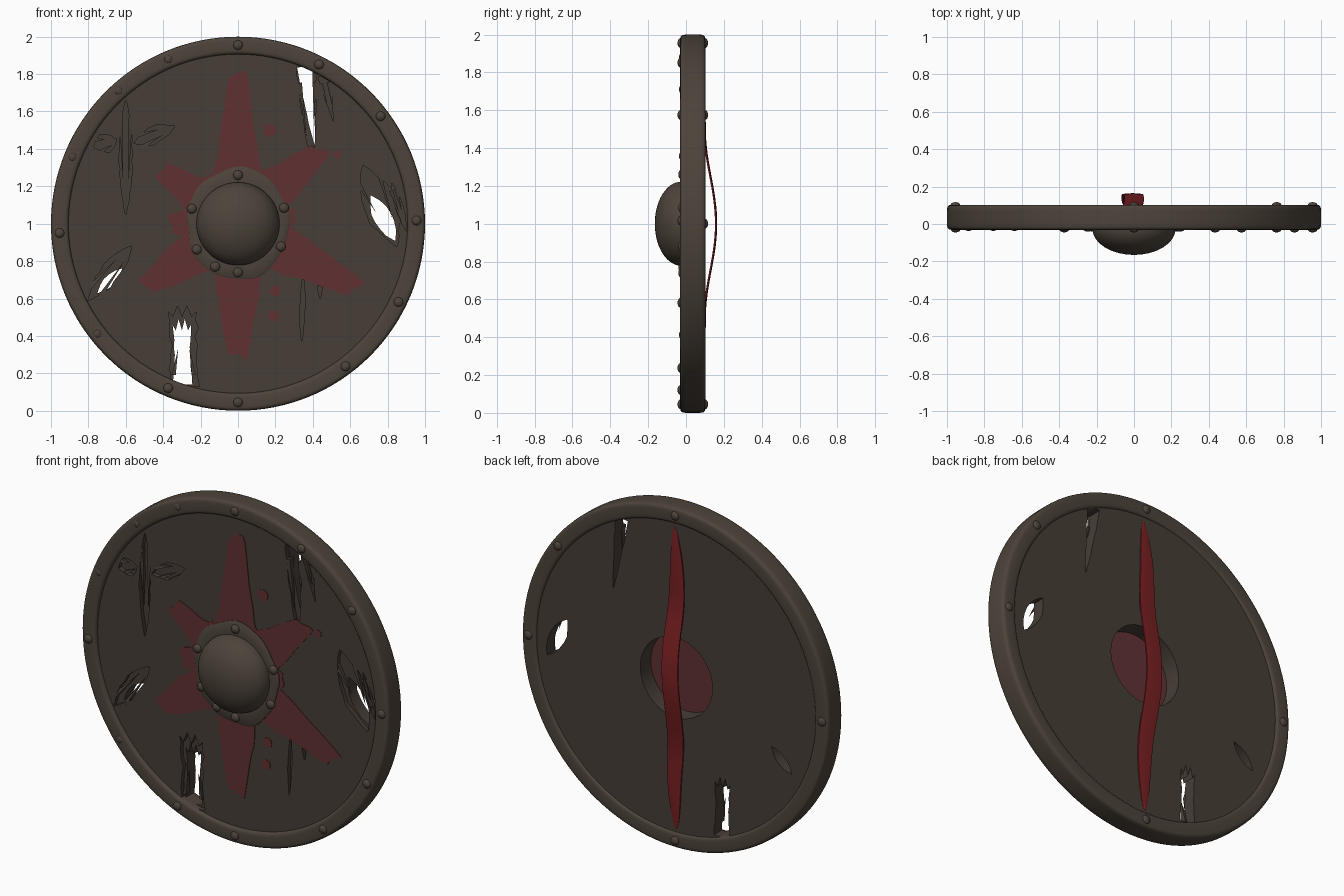
import bpy, bmesh, math, random
from math import sin, cos, pi, radians
from mathutils import Vector, Matrix

if "Cube" in bpy.data.objects:
    bpy.data.objects.remove(bpy.data.objects["Cube"])

random.seed(4)


def mat(name, rgb):
    m = bpy.data.materials.new(name)
    m.diffuse_color = (*rgb, 1)
    m.use_nodes = True
    m.node_tree.nodes["Principled BSDF"].inputs["Base Color"].default_value = m.diffuse_color
    return m


WOOD = mat("dark wood", (0.062, 0.047, 0.038))
IRON = mat("brown iron", (0.074, 0.057, 0.043))
PAINT = mat("faded red paint", (0.118, 0.031, 0.031))
LEATHER = mat("red leather", (0.190, 0.014, 0.016))


def finish(bm, name, material, angle=35):
    bmesh.ops.remove_doubles(bm, verts=bm.verts, dist=1e-5)
    bmesh.ops.recalc_face_normals(bm, faces=bm.faces)
    me = bpy.data.meshes.new(name)
    bm.to_mesh(me)
    bm.free()
    me.materials.clear()
    me.materials.append(material)
    me.shade_smooth()
    me.set_sharp_from_angle(angle=radians(angle))
    ob = bpy.data.objects.new(name, me)
    bpy.context.collection.objects.link(ob)
    return ob


def circle(r, n, cx=0, cz=1):
    return [(cx + r * cos(2 * pi * i / n), cz + r * sin(2 * pi * i / n)) for i in range(n)]


# Width along a crack, from base (0) to tip (1)
SHAPES = {"taper": lambda t: (1 - t) ** 0.8,
          "lens": lambda t: sin(pi * t) ** 0.8 if 0 < t < 1 else 0,
          "block": lambda t: 1 - 0.15 * sin(pi * t)}


def crack(shape, x0, z0, x1, z1, w, rough=0.15):
    """Jagged outline of a split in the wood running from one point to another."""
    a, b = Vector((x0, z0)), Vector((x1, z1))
    d = b - a
    side = Vector((-d.y, d.x)).normalized()
    n = max(5, int(d.length / 0.04))
    sides = [[], []]
    for i in range(n + 1):
        for s in (0, 1):
            h = w / 2 * max(SHAPES[shape](i / n), 0.04) * (1 + random.uniform(-rough, rough))
            sides[s].append(tuple(a + d * (i / n) + side * h * (1 - 2 * s)))
    end = []
    if shape == "block":
        # broken board end: alternating points
        for k in range(1, 6):
            p = Vector(sides[0][-1]).lerp(Vector(sides[1][-1]), k / 6)
            end.append(tuple(p + d.normalized() * (-0.03 if k % 2 else 0.03)))
    return sides[0] + end + sides[1][::-1]


def slab(name, outlines, y0, y1, material):
    """Flat plate between y0 and y1; nested outlines become holes."""
    cu = bpy.data.curves.new(name, 'CURVE')
    cu.dimensions = '2D'
    cu.fill_mode = 'BOTH'
    cu.extrude = (y1 - y0) / 2
    for pts in outlines:
        s = cu.splines.new('POLY')
        s.points.add(len(pts) - 1)
        for p, (x, z) in zip(s.points, pts):
            p.co = (x, z, 0, 1)
        s.use_cyclic_u = True
    tmp = bpy.data.objects.new(name + "_outline", cu)
    bpy.context.collection.objects.link(tmp)
    dg = bpy.context.evaluated_depsgraph_get()
    me = bpy.data.meshes.new_from_object(tmp.evaluated_get(dg))
    bm = bmesh.new()
    bm.from_mesh(me)
    for v in bm.verts:
        x, z, d = v.co
        v.co = (x, (y0 + y1) / 2 - d, z)
    bpy.data.objects.remove(tmp)
    return finish(bm, name, material)


def lathe(name, profile, n, material, warp=lambda r, a: r):
    """Spin a closed (r, y) profile around the shield's axis."""
    bm = bmesh.new()
    rings = []
    for i in range(n):
        a = 2 * pi * i / n
        rings.append([bm.verts.new((warp(r, a) * cos(a), y, 1 + warp(r, a) * sin(a)))
                      for r, y in profile])
    k = len(profile)
    for i in range(n):
        A, B = rings[i], rings[(i + 1) % n]
        for j in range(k):
            bm.faces.new((A[j], A[(j + 1) % k], B[(j + 1) % k], B[j]))
    return finish(bm, name, material)


# Board: a solid back with holes and a front skin with wider splintered gouges
holes = [("taper", 0.355, 1.84, 0.41, 1.42, 0.085), ("lens", 0.71, 1.15, 0.84, 0.91, 0.10),
         ("block", -0.295, 0.14, -0.30, 0.46, 0.10), ("lens", -0.75, 0.63, -0.62, 0.76, 0.06)]
gouges = [("taper", 0.365, 1.84, 0.40, 1.28, 0.11), ("taper", 0.455, 1.79, 0.51, 1.55, 0.06),
          ("lens", 0.67, 1.31, 0.85, 0.88, 0.17), ("lens", 0.82, 1.22, 0.90, 0.96, 0.04),
          ("block", -0.29, 0.13, -0.29, 0.53, 0.15), ("lens", -0.80, 0.59, -0.57, 0.88, 0.10),
          ("lens", -0.60, 1.66, -0.60, 1.05, 0.07), ("lens", -0.77, 1.41, -0.65, 1.45, 0.10),
          ("lens", -0.555, 1.43, -0.34, 1.52, 0.09), ("lens", 0.35, 0.73, 0.34, 0.37, 0.025),
          ("lens", 0.43, 0.76, 0.44, 0.60, 0.025)]
base = [circle(0.96, 96), circle(0.235, 48)]
slab("board_back", base + [crack(*h, rough=0.08) for h in holes], 0.015, 0.09, WOOD)
slab("board_front", base + [crack(*g) for g in gouges], -0.01, 0.015, WOOD)

# Loose splinters lying along the edges of the wider gouges
bm = bmesh.new()
for shape, x0, z0, x1, z1, w in gouges[:9]:
    a, b = Vector((x0, z0)), Vector((x1, z1))
    side = Vector((z0 - z1, x1 - x0)).normalized()
    for s in (-1, 1):
        p = a.lerp(b, 0.15) + side * s * w * 0.36
        q = a.lerp(b, random.uniform(0.5, 0.8)) + side * s * w * 0.2
        e = side * 0.011
        foot = [bm.verts.new((c.x, y, c.y)) for c, y in
                ((p + e, -0.006), (p - e, -0.012), (p - e, 0.03), (p + e, 0.03))]
        tip = bm.verts.new((q.x, 0.004, q.y))
        bm.faces.new(foot)
        for i in range(4):
            bm.faces.new((foot[i], foot[(i + 1) % 4], tip))
finish(bm, "splinters", WOOD, 20)

# Splattered star of paint: tapering arms (angle, length) around the boss
arms = [(90, 0.78), (42, 0.60), (-29, 0.73), (-90, 0.73), (214, 0.61), (145, 0.49), (180, 0.36)]


def star_radius(a):
    r = 0.30
    for deg, length in arms:
        d = (a - radians(deg) + pi) % (2 * pi) - pi
        if abs(d) < 1.2:
            r = max(r, min(length, 0.17 / (abs(sin(d)) + 0.12 * cos(d) / length)))
    return r * (1 + 0.03 * sin(13 * a) + 0.02 * sin(29 * a + 1))


star = [(star_radius(a) * cos(a), 1 + star_radius(a) * sin(a))
        for a in (2 * pi * i / 360 for i in range(360))]
drops = [(0.17, 1.5, 0.035), (0.2, 0.64, 0.03), (0.19, 0.51, 0.03), (0.53, 1.37, 0.022)]
slab("paint_star", [star] + [circle(r, 9, x, z) for x, z, r in drops], -0.014, -0.009, PAINT)


# Iron rim: a rounded bar section
def rounded(v):
    return math.copysign(abs(v) ** 0.35, v)


lathe("rim", [(0.9525 + 0.0475 * rounded(cos(t)), 0.036 + 0.067 * rounded(sin(t)))
              for t in (2 * pi * (i + 0.5) / 24 for i in range(24))], 128, IRON)


# Hollow boss with a dented flange
def dent(r, a):
    if r < 0.25:
        return r
    return r * (1 - 0.045 * (1 + cos(2 * a)) + 0.02 * sin(5 * a + 1) + 0.012 * sin(9 * a))


dome = [(0.222 * cos(t), -0.025 - 0.14 * sin(t)) for t in (pi / 28 * i for i in range(15))]
inner = [(max(r - 0.012, 0), min(y + 0.012, -0.01)) for r, y in reversed(dome)]
lathe("boss", [(0.30, -0.008), (0.30, -0.018), (0.292, -0.023), (0.235, -0.025)] + dome + inner,
      64, IRON, dent)

# Studs (degrees round the shield, ring radius, depth)
for name, angles, ring, y in (
        ("rim_studs", (90, 63, 37, 1, -26, -53, -90, -113, 183), 0.955, -0.028),
        ("worn_rim_studs", (113, 132, 158, 218), 0.955, -0.02),
        ("back_studs", (90, 37, 0, -90, 180), 0.955, 0.1),
        ("boss_studs", (90, 19, -28, -90, 242, 212, 162), 0.26, -0.024)):
    bm = bmesh.new()
    for deg in angles:
        t = radians(deg)
        place = Matrix.Translation((ring * cos(t), y, 1 + ring * sin(t)))
        bmesh.ops.create_uvsphere(bm, u_segments=16, v_segments=10, radius=0.026,
                                  matrix=place @ Matrix.Diagonal((1, 0.65, 1, 1))
                                  @ Matrix.Rotation(pi / 2, 4, 'X'))
    finish(bm, name, IRON)

# Leather grip strap bowing out over the back of the boss
bm = bmesh.new()
rows = []
for i in range(49):
    t = i / 24 - 1
    z = 0.995 + 0.885 * t
    w = 0.006 + 0.046 * (1 - abs(t) ** 4) ** 0.8
    x = -0.008 * cos(2.2 * t) + 0.008 * sin(7 * t)
    d = min(abs(z - 1) / 0.5, 1)
    y = 0.094 + 0.011 * (1 - abs(t) ** 6) + 0.03 * (1 + cos(pi * d))
    rows.append([bm.verts.new((x + s * w, y + dy, z)) for s, dy in
                 ((-1, -0.012), (-1, -0.004), (0, 0), (1, -0.004), (1, -0.012))])
for A, B in zip(rows, rows[1:]):
    for j in range(5):
        bm.faces.new((A[j], A[(j + 1) % 5], B[(j + 1) % 5], B[j]))
bm.faces.new(rows[0])
bm.faces.new(rows[-1])
finish(bm, "grip_strap", LEATHER)
